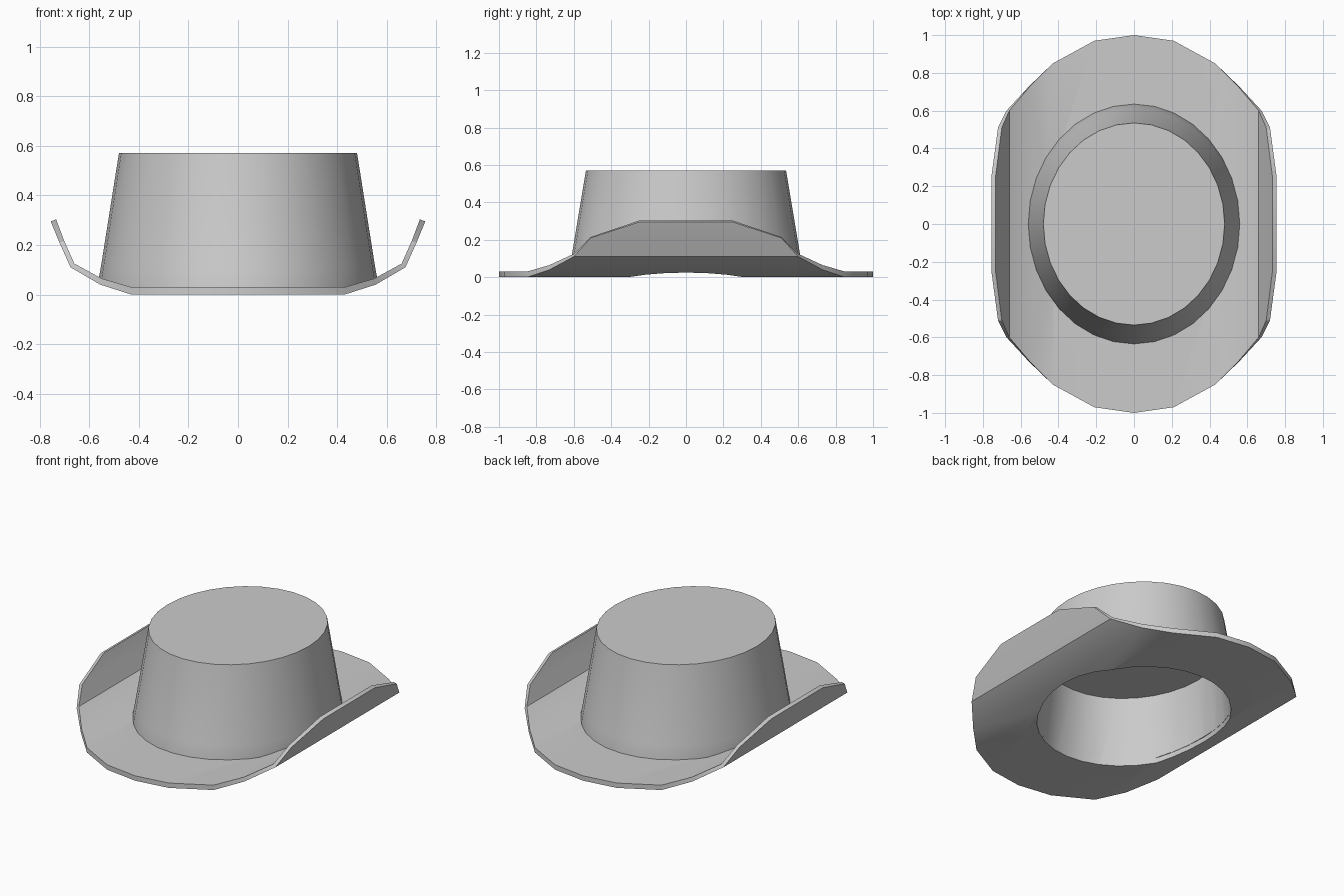
import bpy, bmesh
from math import cos, sin, tau, radians

if "Cube" in bpy.data.objects:
    bpy.data.objects.remove(bpy.data.objects["Cube"])

felt = bpy.data.materials.new("grey felt")
felt.use_nodes = True
colour = (0.6, 0.6, 0.6, 1)
felt.diffuse_color = colour
felt.node_tree.nodes["Principled BSDF"].inputs["Base Color"].default_value = colour

# Brim cross-section: underside x, z, then top side x, z, then half length in y
STATIONS = [
    (0.00, 0.00, 0.00, 0.03, 1.00),
    (0.21, 0.00, 0.21, 0.03, 0.97),
    (0.43, 0.00, 0.43, 0.03, 0.85),
    (0.555, 0.04, 0.55, 0.065, 0.73),
    (0.675, 0.11, 0.66, 0.125, 0.60),
    (0.72, 0.21, 0.70, 0.215, 0.51),
    (0.755, 0.295, 0.733, 0.303, 0.25),
]
SEGMENTS = 32


def finish(name, bm):
    bmesh.ops.recalc_face_normals(bm, faces=bm.faces)
    mesh = bpy.data.meshes.new(name)
    bm.to_mesh(mesh)
    bm.free()
    mesh.materials.append(felt)
    obj = bpy.data.objects.new(name, mesh)
    bpy.context.collection.objects.link(obj)
    return obj


def brim_top(x):
    """Height of the brim's top side at x."""
    for a, b in zip(STATIONS, STATIONS[1:]):
        if abs(x) <= b[2]:
            return a[3] + (b[3] - a[3]) * (abs(x) - a[2]) / (b[2] - a[2])
    return STATIONS[-1][3]


def loft(name, rings):
    """Closed oval body; each ring is (x radius, y radius, height function of x)."""
    bm = bmesh.new()
    loops = []
    for rx, ry, height in rings:
        points = [(rx * cos(tau * i / SEGMENTS), ry * sin(tau * i / SEGMENTS))
                  for i in range(SEGMENTS)]
        loops.append([bm.verts.new((x, y, height(x))) for x, y in points])
    for low, high in zip(loops, loops[1:]):
        for i in range(SEGMENTS):
            j = (i + 1) % SEGMENTS
            bm.faces.new((low[i], low[j], high[j], high[i]))
    bm.faces.new(loops[-1])
    bmesh.ops.triangle_fill(bm, use_beauty=True,
                            edges=[e for e in bm.edges if e.is_boundary])
    return finish(name, bm)


def make_brim():
    bm = bmesh.new()
    columns = []
    for side, stations in ((-1, STATIONS[:0:-1]), (1, STATIONS)):
        for xb, zb, xt, zt, y in stations:
            corners = ((xb, -y, zb), (xb, y, zb), (xt, y, zt), (xt, -y, zt))
            columns.append([bm.verts.new((side * cx, cy, cz)) for cx, cy, cz in corners])
    for a, b in zip(columns, columns[1:]):
        for i in range(4):
            j = (i + 1) % 4
            bm.faces.new((a[i], a[j], b[j], b[i]))
    bm.faces.new(columns[0])
    bm.faces.new(columns[-1])
    return finish("brim", bm)


brim = make_brim()

# Tapered crown with a slight flare where it meets the brim
crown = loft("crown", [
    (0.56, 0.635, lambda x: brim_top(x) - 0.015),
    (0.56, 0.635, lambda x: brim_top(x) + 0.003),
    (0.553, 0.612, lambda x: 0.11),
    (0.48, 0.535, lambda x: 0.57),
])

# Head opening cut through both parts
cavity = loft("head_cavity_cutter", [
    (0.522, 0.592, lambda x: -0.1),
    (0.465, 0.53, lambda x: 0.405),
])
cavity.hide_render = True

for part in (brim, crown):
    cut = part.modifiers.new("head opening", 'BOOLEAN')
    cut.operation = 'DIFFERENCE'
    cut.solver = 'EXACT'
    cut.object = cavity
    bpy.ops.object.select_all(action='DESELECT')
    part.select_set(True)
    bpy.context.view_layer.objects.active = part
    bpy.ops.object.modifier_apply(modifier=cut.name)
    bpy.ops.object.shade_smooth_by_angle(angle=radians(30))

bpy.data.objects.remove(cavity)
